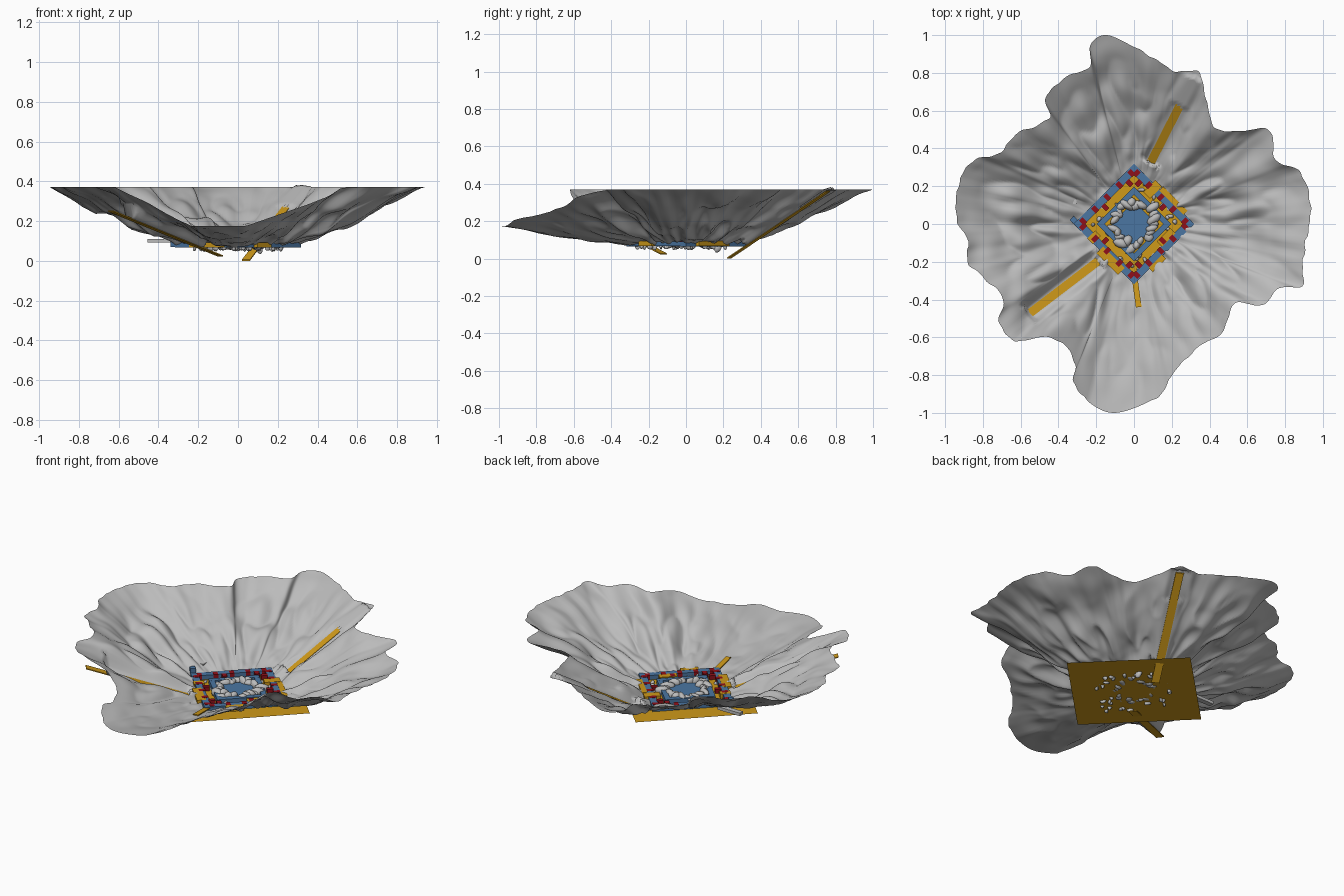
import bpy, bmesh, math, random
from mathutils import Vector, Matrix, noise

if "Cube" in bpy.data.objects:
    bpy.data.objects.remove(bpy.data.objects["Cube"])

random.seed(4)
S = math.sqrt(0.5)


def material(name, col):
    m = bpy.data.materials.new(name)
    m.diffuse_color = (*col, 1)
    m.use_nodes = True
    m.node_tree.nodes["Principled BSDF"].inputs["Base Color"].default_value = m.diffuse_color
    return m


YELLOW = material("yellow", (0.62, 0.32, 0.01))
BLUE = material("blue", (0.07, 0.18, 0.36))
RED = material("red", (0.28, 0.005, 0.01))
GREY = material("grey", (0.5, 0.5, 0.5))


def finish(bm, name, mat=None, smooth=False):
    me = bpy.data.meshes.new(name)
    bm.to_mesh(me)
    bm.free()
    ob = bpy.data.objects.new(name, me)
    bpy.context.collection.objects.link(ob)
    if mat:
        me.materials.append(mat)
    if smooth:
        for p in me.polygons:
            p.use_smooth = True
    return ob


# u runs to the back right, v to the back left
def uv(u, v, z):
    return Vector(((u - v) * S, (u + v) * S, z))


def block(bm, u, v, z, su, sv, sz):
    mat = (Matrix.Translation(uv(u, v, z)) @ Matrix.Rotation(math.pi / 4, 4, 'Z')
           @ Matrix.Diagonal((su, sv, sz, 1)))
    bmesh.ops.create_cube(bm, size=1, matrix=mat)


# Terrain rim seen from above
RIM = [(-.14, 1.0), (.03, .92), (.14, .86), (.22, .81), (.34, .80), (.38, .66), (.43, .51),
       (.56, .49), (.72, .50), (.75, .34), (.87, .28), (.93, .13), (.93, 0), (.89, -.2),
       (.89, -.33), (.77, -.34), (.68, -.43), (.54, -.42), (.47, -.56), (.35, -.65),
       (.22, -.77), (.16, -.87), (.08, -.94), (-.10, -1.0), (-.23, -.95), (-.32, -.84),
       (-.31, -.74), (-.38, -.63), (-.50, -.60), (-.63, -.62), (-.72, -.51), (-.69, -.41),
       (-.79, -.29), (-.88, -.2), (-.88, -.08), (-.94, .02), (-.92, .24), (-.84, .34),
       (-.71, .37), (-.65, .46), (-.50, .53), (-.44, .57), (-.47, .66), (-.39, .76),
       (-.24, .83), (-.23, .95)]

# Straight inclined roads: low end, high end, height where each dips under the terrain
ROADS = [(Vector((.04, .23, .003)), Vector((.31, .76, .36)), .27),
         (Vector((-.09, -.12, .025)), Vector((-.64, -.54, .25)), .215)]


def smoothstep(x):
    x = max(0, min(1, x))
    return x * x * (3 - 2 * x)


def rim_height(x, y):
    if y > -.3:
        return .37
    d = abs(x + .1) - .14
    side = 1 - max(0, d) / (.56 if x > -.1 else .38)
    return .37 - .195 * max(0, side) * smoothstep((-.35 - y) / .3)


def terrain_height(x, y, t, top):
    a = math.atan2(y, x)
    c, s = math.cos(a), math.sin(a)
    z = .072 + (top - .072) * t ** 1.15
    n1 = noise.noise(Vector((c * 3.5, s * 3.5, t * 2)))
    n2 = abs(noise.noise(Vector((c * 6 + 5, s * 6, t * 3))))
    n3 = noise.noise(Vector((x * 7, y * 7, 2)))
    amp = 4 * t * (1 - t) * (top / .37)
    z += amp * (.04 * n1 + .055 * (n2 - .2) + .022 * n3)
    z += .02 * noise.noise(Vector((x * 18, y * 18, 7))) * max(0, 1 - t * 4)
    z = max(z, .062)
    for lo, hi, z1 in ROADS:
        d = hi - lo
        flat = Vector((d.x, d.y))
        p = Vector((x - lo.x, y - lo.y))
        k = p.dot(flat) / flat.length_squared
        w = smoothstep((.075 - abs(p.cross(flat)) / flat.length) / .05)
        zl = lo.z + d.z * k
        if .065 < zl < z1:
            z += (zl - z) * w
        elif z1 <= zl < .37:
            z += (max(z, zl + .012) - z) * w
    return z


# Terrain bowl around the square town
SUB, ROWS = 9, 48
outline = []
for i in range(len(RIM)):
    p0, p1, p2, p3 = (Vector(RIM[(i + k) % len(RIM)]) for k in (-1, 0, 1, 2))
    for j in range(SUB):
        f = j / SUB
        o = .5 * (2 * p1 + (p2 - p0) * f + (2 * p0 - 5 * p1 + 4 * p2 - p3) * f * f
                  + (3 * p1 - p0 - 3 * p2 + p3) * f ** 3)
        if abs(o.y) < .93:
            o *= 1 + .02 * noise.noise(Vector((o.x * 16, o.y * 16, 1)))
        outline.append(o)
bm = bmesh.new()
grid = []
for o in outline:
    a = math.atan2(o.y, o.x)
    b = a - math.pi / 4
    r = .195 / max(abs(math.cos(b)), abs(math.sin(b)))
    r += .06 * noise.noise(Vector((math.cos(a) * 5, math.sin(a) * 5, 3)))
    inner = Vector((math.cos(a) * r, math.sin(a) * r))
    top = rim_height(o.x, o.y)
    col = []
    for j in range(ROWS + 1):
        t = j / ROWS
        p = inner.lerp(o, t)
        col.append(bm.verts.new((p.x, p.y, terrain_height(p.x, p.y, t, top))))
    grid.append(col)
for i, col in enumerate(grid):
    prev = grid[i - 1]
    for j in range(ROWS):
        bm.faces.new((prev[j], prev[j + 1], col[j + 1], col[j]))
bmesh.ops.recalc_face_normals(bm, faces=bm.faces)
finish(bm, "terrain", GREY, smooth=True)

# Ground plate below the town, a single thin sheet
bm = bmesh.new()
bm.faces.new([bm.verts.new(uv(u, v, .064)) for u, v in
              ((-.34, -.34), (.34, -.34), (.34, .34), (-.34, .34))])
finish(bm, "ground_plate", YELLOW)


# Roads
def ribbon(name, lo, hi, width):
    d = hi - lo
    side = Vector((-d.y, d.x, 0)).normalized() * width / 2
    up = Vector((0, 0, .003))
    bm = bmesh.new()
    vs = [bm.verts.new(p) for p in (lo - side - up, lo + side - up, hi + side - up, hi - side - up,
                                    lo - side + up, lo + side + up, hi + side + up, hi - side + up)]
    for f in ((0, 1, 2, 3), (7, 6, 5, 4), (0, 4, 5, 1), (1, 5, 6, 2), (2, 6, 7, 3), (3, 7, 4, 0)):
        bm.faces.new([vs[k] for k in f])
    bmesh.ops.recalc_face_normals(bm, faces=bm.faces)
    finish(bm, name, YELLOW)


ribbon("back_road", ROADS[0][0], ROADS[0][1], .045)
ribbon("left_road", ROADS[1][0], ROADS[1][1], .045)
ribbon("front_road", Vector((0, -.26, .08)), Vector((.025, -.44, .1)), .03)

# Blue walls: two square rings, centre floor and a corner post
bm = bmesh.new()
for h, w in ((.205, .04), (.125, .03)):
    for s in (-1, 1):
        block(bm, s * h, 0, .079, w, 2 * h + w, .026)
        block(bm, 0, s * h, .0791, 2 * h + w, w, .026)
block(bm, 0, 0, .074, .17, .17, .016)
block(bm, -.21, .24, .095, .03, .03, .05)
finish(bm, "town_walls", BLUE)

# Red blocks in dashes along the inner side of the outer ring
bm = bmesh.new()
for k in range(-4, 5):
    q = k * .045
    for s in (-1, 1):
        if (k + s) % 4 != 2:
            block(bm, q, s * (.17 if k % 2 else .2), .081, .026, .036, .025)
        if (k - s) % 4 != 0:
            block(bm, s * (.17 if k % 2 else .2), q, .081, .036, .026, .025)
finish(bm, "red_blocks", RED)

# Yellow patches between the rings
bm = bmesh.new()
for u, v, su, sv in ((.2, .06, .09, .05), (.235, -.06, .03, .18), (-.225, -.05, .05, .16),
                     (-.06, -.235, .1, .03), (-.2, .1, .06, .04), (.07, -.17, .1, .04)):
    block(bm, u, v, .08, su, sv, .026)
finish(bm, "yellow_patches", YELLOW)

# Grey rubble around the centre floor and poking through the plate
bm = bmesh.new()


def lump(x, y, z, sx, sy, sz):
    mat = (Matrix.Translation((x, y, z)) @ Matrix.Rotation(random.uniform(0, 3), 4, 'Z')
           @ Matrix.Diagonal((sx, sy, sz, 1)))
    bmesh.ops.create_icosphere(bm, subdivisions=2, radius=1, matrix=mat)


for i in range(26):
    a = i * math.tau / 26
    if i % 9 == 4:
        continue
    r = random.uniform(.095, .135)
    lump(r * math.cos(a), r * math.sin(a), .082, random.uniform(.025, .045),
         random.uniform(.015, .025), random.uniform(.012, .03))
for i in range(28):
    p = uv(random.choice((-1, 1)) * random.uniform(.1, .2), random.uniform(-.2, .2), .064)
    if i % 2:
        p.x = -p.x
    lump(p.x, p.y, p.z, random.uniform(.008, .02), .01, random.uniform(.01, .018))
lump(.11, .17, .055, .02, .015, .022)
for v in bm.verts:
    v.co += .006 * noise.noise_vector(v.co * 50)
finish(bm, "rubble", GREY, smooth=True)

# Loose beam beside the plate
bm = bmesh.new()
bmesh.ops.create_cube(bm, size=1, matrix=Matrix.Translation((-.38, .12, .1))
                      @ Matrix.Diagonal((.15, .03, .018, 1)))
finish(bm, "side_beam", GREY)
